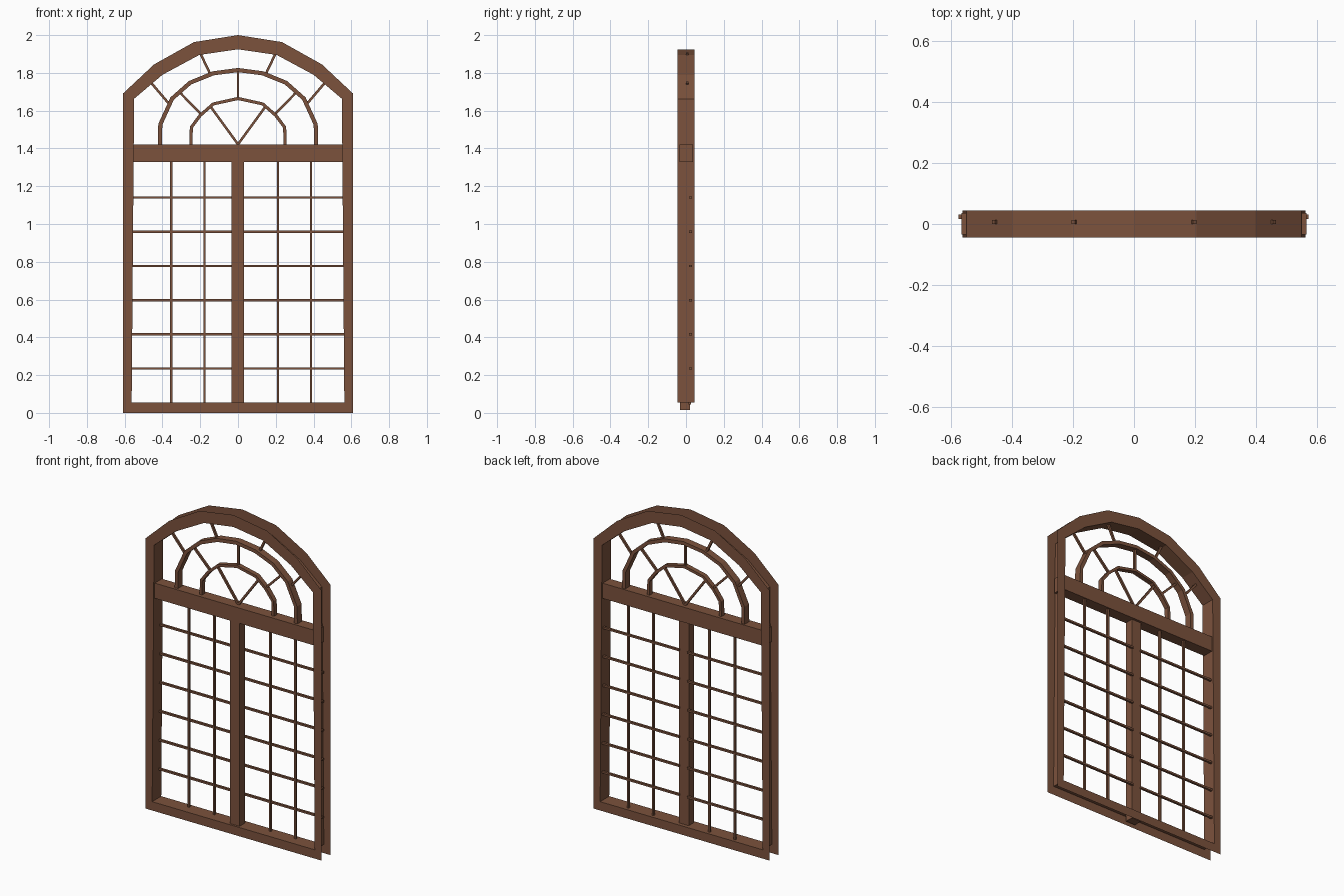
import bpy
from mathutils import Vector

if "Cube" in bpy.data.objects:
    bpy.data.objects.remove(bpy.data.objects["Cube"])

wood = bpy.data.materials.new("brown_wood")
wood.diffuse_color = (0.2, 0.085, 0.046, 1)
wood.use_nodes = True
wood.node_tree.nodes["Principled BSDF"].inputs["Base Color"].default_value = wood.diffuse_color


def make(name, verts, faces):
    me = bpy.data.meshes.new(name)
    me.from_pydata(verts, [], faces)
    me.materials.append(wood)
    ob = bpy.data.objects.new(name, me)
    bpy.context.collection.objects.link(ob)
    return ob


def box(name, x0, x1, y0, y1, z0, z1):
    v = [(x, y, z) for z in (z0, z1) for x, y in ((x0, y0), (x1, y0), (x1, y1), (x0, y1))]
    return make(name, v, [(3, 2, 1, 0), (4, 5, 6, 7), (0, 1, 5, 4),
                          (1, 2, 6, 5), (2, 3, 7, 6), (3, 0, 4, 7)])


def mirrored(half):
    """Half outline from right foot up to the centre, continued to the left foot."""
    return half + [(-x, z) for x, z in reversed(half[:-1])]


def strip(loops, wrap_path, wrap_section):
    """Quads between neighbouring loops of equal length."""
    n, m = len(loops[0]), len(loops)
    faces = []
    for j in range(m if wrap_section else m - 1):
        k = (j + 1) % m
        for i in range(n if wrap_path else n - 1):
            h = (i + 1) % n
            faces.append((j * n + i, k * n + i, k * n + h, j * n + h))
    return [v for lp in loops for v in lp], faces


def at(points, y):
    return [(x, y, z) for x, z in points]


# Outer frame: front ring, inner reveal and back ring, open on the outside
outer = mirrored([(.61, 0), (.61, 1.69), (.444, 1.845), (.233, 1.963), (0, 2.0)])
inner = mirrored([(.563, .055), (.55, 1.663), (.4, 1.79), (.205, 1.895), (0, 1.925)])
D = .045
make("arched_frame", *strip([at(outer, -D), at(inner, -D), at(inner, D), at(outer, D)], True, False))

# Transom and centre mullion
box("transom", -.566, .566, -.035, .036, 1.327, 1.422)
box("centre_mullion", -.034, .033, -.032, .021, .015, 1.34)

# Glazing bars of the lower lights
for i, x in enumerate((-.353, -.177, .212, .386)):
    box(f"vertical_bar_{i}", x - .006, x + .006, .012, .026, .045, 1.335)
for i in range(6):
    z = .235 + i * .181
    for s, a, b in (("left", -.576, -.028), ("right", .028, .574)):
        box(f"horizontal_bar_{s}_{i}", a, b, .017, .031, z - .006, z + .006)


# Curved bars of the fanlight
def arch(name, half, width, y, depth):
    out = mirrored(half)
    c = Vector((0, 1.42))
    pts = []
    for x, z in out:
        d = Vector((x, z)) - c
        p = c + d - d.normalized() * width
        pts.append((p.x, p.y))
    lo, hi = y - depth / 2, y + depth / 2
    v, f = strip([at(out, lo), at(pts, lo), at(pts, hi), at(out, hi)], False, True)
    make(name, v, f)


arch("large_fan_arch", [(.425, 1.41), (.422, 1.53), (.358, 1.67), (.26, 1.757), (.135, 1.808), (0, 1.826)],
     .022, .003, .045)
arch("small_fan_arch", [(.258, 1.41), (.255, 1.515), (.207, 1.58), (.135, 1.643), (0, 1.673)],
     .017, .003, .03)


# Radial bars of the fanlight
def spoke(name, a, b, y=.006, w=.013):
    a, b = Vector(a), Vector(b)
    d = (b - a).normalized() * w / 2
    n = Vector((-d.y, d.x))
    q = [a + n, a - n, b - n, b + n]
    v = [(p.x, yy, p.y) for yy in (y - w / 2, y + w / 2) for p in q]
    make(name, v, [(0, 1, 2, 3), (7, 6, 5, 4), (0, 4, 5, 1), (1, 5, 6, 2), (2, 6, 7, 3), (3, 7, 4, 0)])


spoke("middle_spoke", (0, 1.665), (0, 1.815))
for s, side in ((1, "right"), (-1, "left")):
    spoke(f"inner_spoke_{side}", (0, 1.422), (s * .15, 1.628))
    spoke(f"middle_spoke_{side}", (s * .195, 1.582), (s * .31, 1.698))
    spoke(f"outer_spoke_low_{side}", (s * .37, 1.642), (s * .462, 1.75))
    spoke(f"outer_spoke_high_{side}", (s * .15, 1.80), (s * .2, 1.905))
